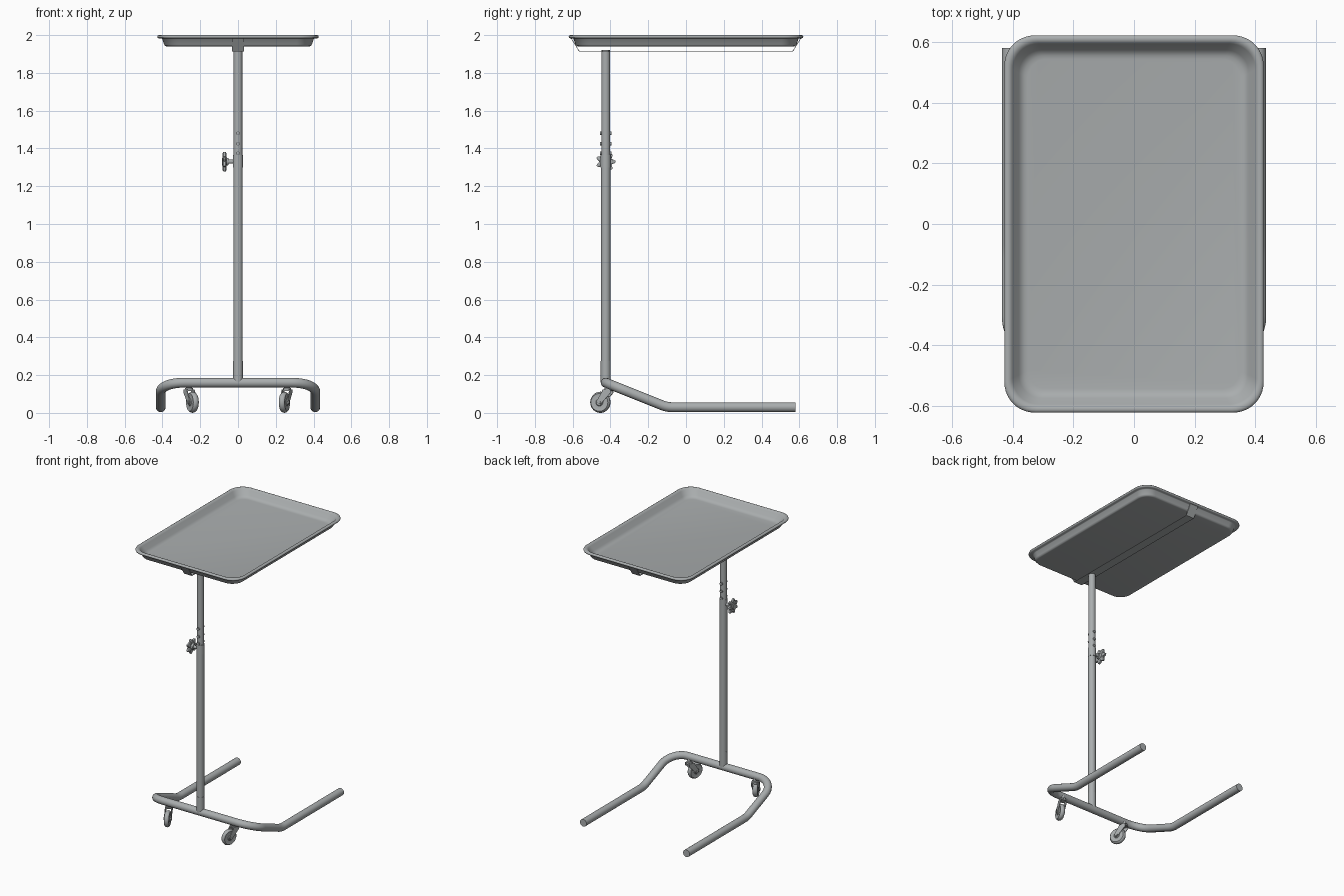
import bpy, bmesh, math
from mathutils import Vector, Matrix

if "Cube" in bpy.data.objects:
    bpy.data.objects.remove(bpy.data.objects["Cube"])

steel = bpy.data.materials.new("steel_grey")
steel.diffuse_color = (0.40, 0.42, 0.425, 1)
steel.use_nodes = True
steel.node_tree.nodes["Principled BSDF"].inputs["Base Color"].default_value = steel.diffuse_color
POST_Y = -0.425


def add(name, bm, mat=steel, angle=35):
    bmesh.ops.recalc_face_normals(bm, faces=bm.faces)
    me = bpy.data.meshes.new(name)
    bm.to_mesh(me)
    bm.free()
    me.materials.append(mat)
    ob = bpy.data.objects.new(name, me)
    bpy.context.collection.objects.link(ob)
    bpy.ops.object.select_all(action='DESELECT')
    ob.select_set(True)
    bpy.context.view_layer.objects.active = ob
    bpy.ops.object.shade_smooth_by_angle(angle=math.radians(angle))
    return ob


def loft(bm, rings, caps=True):
    vs = [[bm.verts.new(p) for p in r] for r in rings]
    n = len(vs[0])
    for a, b in zip(vs, vs[1:]):
        for i in range(n):
            j = (i + 1) % n
            bm.faces.new((a[i], a[j], b[j], b[i]))
    if caps:
        bm.faces.new(vs[0][::-1])
        bm.faces.new(vs[-1])


def lathe(bm, profile, origin, axis, n=28):
    # profile: (radius, distance along axis)
    q = Vector((0, 0, 1)).rotation_difference(Vector(axis))
    o = Vector(origin)
    loft(bm, [[o + q @ Vector((r * math.cos(2 * math.pi * i / n),
                               r * math.sin(2 * math.pi * i / n), h))
               for i in range(n)] for r, h in profile])


def rod(bm, a, b, r, n=24):
    a, b = Vector(a), Vector(b)
    lathe(bm, [(r, 0), (r, (b - a).length)], a, (b - a).normalized(), n)


def fillet(prev, p, nxt, d, steps=12):
    # circular arc replacing corner p, starting d away from it
    u, v = (prev - p).normalized(), (nxt - p).normalized()
    a, b = p + u * d, p + v * d
    w = math.sin(u.angle(v) / 2)
    out = []
    for i in range(steps + 1):
        t = i / steps
        k = [(1 - t) ** 2, 2 * w * t * (1 - t), t * t]
        out.append((a * k[0] + p * k[1] + b * k[2]) / sum(k))
    return out


def tube(bm, path, r, n=20):
    rings, normal = [], None
    for i, p in enumerate(path):
        t = (path[min(i + 1, len(path) - 1)] - path[max(i - 1, 0)]).normalized()
        normal = t.orthogonal() if normal is None else normal
        normal = (normal - t * normal.dot(t)).normalized()
        bi = t.cross(normal)
        rings.append([p + r * (normal * math.cos(2 * math.pi * k / n) +
                               bi * math.sin(2 * math.pi * k / n)) for k in range(n)])
    loft(bm, rings)


# base: one bent tube
half = [Vector((-0.409, 0.58, 0.03)), Vector((-0.409, -0.10, 0.03)),
        Vector((-0.409, POST_Y, 0.16))]
pts = half + [Vector((-p.x, p.y, p.z)) for p in reversed(half)]
path = [pts[0]]
for i, d in zip(range(1, 5), (0.03, 0.125, 0.125, 0.03)):
    path += fillet(pts[i - 1], pts[i], pts[i + 1], d)
path.append(pts[-1])
bm = bmesh.new()
tube(bm, path, 0.026)
add("base_frame", bm)

# posts, sleeve and collar
for name, r, z0, z1 in (("post_sleeve", 0.0265, 0.16, 0.275),
                        ("lower_post", 0.025, 0.27, 1.31),
                        ("collar", 0.027, 1.30, 1.365),
                        ("upper_post", 0.0235, 1.35, 1.92)):
    bm = bmesh.new()
    rod(bm, (0, POST_Y, z0), (0, POST_Y, z1), r, 28)
    add(name, bm)

# height stop pins
bm = bmesh.new()
for z in (1.375, 1.425, 1.48):
    rod(bm, (0, POST_Y - 0.031, z), (0, POST_Y + 0.031, z), 0.01, 16)
add("height_pins", bm)

# lobed clamp knob
bm = bmesh.new()
N = 84
def lobe(x, s):
    return [Vector((x, POST_Y + s * (0.044 + 0.009 * math.cos(7 * a)) * math.cos(a),
                    1.33 + s * (0.044 + 0.009 * math.cos(7 * a)) * math.sin(a)))
            for a in (2 * math.pi * i / N for i in range(N))]
loft(bm, [lobe(-0.062, 0.88), lobe(-0.065, 1), lobe(-0.077, 1), lobe(-0.081, 0.88)])
lathe(bm, [(0.018, 0), (0.022, 0.012), (0.022, 0.03), (0.018, 0.036)],
      (-0.05, POST_Y, 1.33), (-1, 0, 0))
rod(bm, (-0.02, POST_Y, 1.33), (-0.06, POST_Y, 1.33), 0.011, 16)
add("clamp_knob", bm)


def caster(name, x, yaw):
    M = Matrix.Translation((x, -0.41, 0)) @ Matrix.Rotation(math.radians(yaw), 4, 'Z')
    axle = Vector((0, -0.046, 0.056))
    # wheel
    bm = bmesh.new()
    lathe(bm, [(0.016, -0.019), (0.02, -0.015), (0.038, -0.014), (0.047, -0.016), (0.053, -0.01),
               (0.056, 0), (0.053, 0.01), (0.047, 0.016), (0.038, 0.014), (0.02, 0.015), (0.016, 0.019)],
          axle, (1, 0, 0), 32)
    bm.transform(M)
    add(name + "_wheel", bm)
    # fork with swivel stem
    bm = bmesh.new()
    for s in (-1, 1):
        side = [(0.018, 0.122), (-0.024, 0.122), (-0.060, 0.062), (-0.056, 0.048),
                (-0.042, 0.044), (-0.03, 0.054), (0.018, 0.106)]
        loft(bm, [[Vector((s * w, y, z)) for y, z in side] for w in (0.019, 0.023)])
    loft(bm, [[Vector((w, y, z)) for w, y in ((-0.023, -0.024), (0.023, -0.024),
              (0.023, 0.018), (-0.023, 0.018))] for z in (0.116, 0.124)])
    rod(bm, axle - Vector((0.027, 0, 0)), axle + Vector((0.027, 0, 0)), 0.009, 16)
    lathe(bm, [(0.021, 0.122), (0.021, 0.132), (0.012, 0.134), (0.012, 0.155)], (0, 0, 0), (0, 0, 1))
    bm.transform(M)
    add(name + "_fork", bm)


caster("left_caster", -0.26, 24)
caster("right_caster", 0.26, -18)


# tray: stacked rounded rectangles
def rounded(hx, hy, r, z, n=10):
    out = []
    for q, (sx, sy) in enumerate(((1, 1), (-1, 1), (-1, -1), (1, -1))):
        for i in range(n + 1):
            a = math.pi / 2 * (q + i / n)
            out.append(Vector((sx * (hx - r) + r * math.cos(a),
                               sy * (hy - r) + r * math.sin(a), z)))
    return out


bm = bmesh.new()
# inset from outer edge, height
prof = [(0.078, 1.948), (0.066, 1.950), (0.056, 1.955), (0.048, 1.963), (0.027, 1.991),
        (0.022, 1.997), (0.015, 2.0), (0.008, 2.0), (0.002, 1.997), (0, 1.992), (0.002, 1.986),
        (0.008, 1.983), (0.022, 1.983), (0.026, 1.980), (0.036, 1.950), (0.042, 1.942), (0.05, 1.94)]
loft(bm, [rounded(0.427 - d, 0.621 - d, 0.1 - d * 0.5, z) for d, z in prof])
add("tray", bm, angle=50)

# flat strap carrying the tray
bm = bmesh.new()
strip = [(-0.61, 1.984), (-0.567, 1.914), (0.567, 1.914), (0.61, 1.984),
         (0.606, 1.984), (0.565, 1.917), (-0.565, 1.917), (-0.606, 1.984)]
loft(bm, [[Vector((x, y, z)) for y, z in strip] for x in (-0.032, 0.032)])
add("tray_strap", bm)
